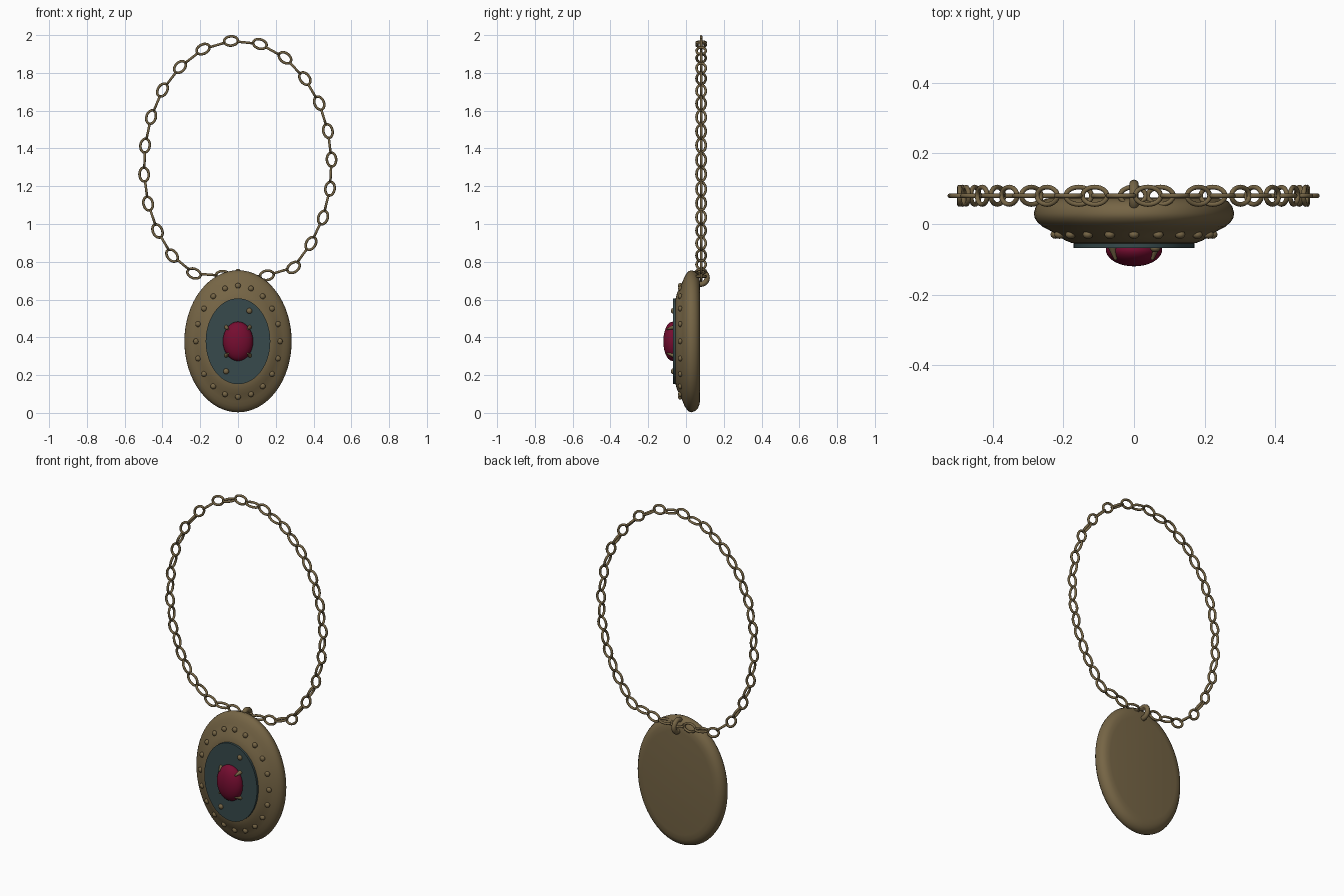
import bpy, bmesh, math
from mathutils import Matrix, Vector

if "Cube" in bpy.data.objects:
    bpy.data.objects.remove(bpy.data.objects["Cube"])

CZ = 0.379  # height of the pendant centre


def material(name, rgb):
    m = bpy.data.materials.new(name)
    m.diffuse_color = (*rgb, 1)
    m.use_nodes = True
    m.node_tree.nodes["Principled BSDF"].inputs["Base Color"].default_value = m.diffuse_color
    return m


GOLD = material("antique_gold", (0.18, 0.13, 0.06))
TEAL = material("dark_teal", (0.038, 0.068, 0.072))
RED = material("deep_red", (0.18, 0.004, 0.03))


def add_object(name, mesh, mat):
    if not mesh.materials:
        mesh.materials.append(mat)
    ob = bpy.data.objects.new(name, mesh)
    bpy.context.collection.objects.link(ob)
    return ob


def finish(name, bm, mat, angle=40):
    bmesh.ops.remove_doubles(bm, verts=bm.verts, dist=1e-5)
    bmesh.ops.recalc_face_normals(bm, faces=bm.faces)
    mesh = bpy.data.meshes.new(name)
    bm.to_mesh(mesh)
    bm.free()
    ob = add_object(name, mesh, mat)
    bpy.ops.object.select_all(action='DESELECT')
    ob.select_set(True)
    bpy.context.view_layer.objects.active = ob
    bpy.ops.object.shade_smooth_by_angle(angle=math.radians(angle))
    return ob


def skin(bm, rows, close_rows=False):
    """Quads between closed rings of points."""
    rings = [[bm.verts.new(p) for p in row] for row in rows]
    n = len(rings[0])
    for i in range(len(rings) if close_rows else len(rings) - 1):
        a, b = rings[i], rings[(i + 1) % len(rings)]
        for j in range(n):
            k = (j + 1) % n
            bm.faces.new((a[j], a[k], b[k], b[j]))


def oval_lathe(name, a, b, profile, mat, n=64):
    """Profile of (size factor, y) swept round an upright ellipse."""
    bm = bmesh.new()
    turn = [2 * math.pi * j / n for j in range(n)]
    skin(bm, [[(a * s * math.cos(t), y, CZ + b * s * math.sin(t)) for t in turn]
              for s, y in profile])
    return finish(name, bm, mat)


def oval_ring(name, a, b, r, mat, n=28, m=10):
    """Oval ring in its local xy plane, with a round cross-section."""
    bm = bmesh.new()
    rows = []
    for i in range(n):
        u = 2 * math.pi * i / n
        rows.append([((a + r * math.cos(v)) * math.cos(u),
                      (b + r * math.cos(v)) * math.sin(u), r * math.sin(v))
                     for v in (2 * math.pi * j / m for j in range(m))])
    skin(bm, rows, True)
    return finish(name, bm, mat, 80)


# Pendant body: flat back, rounded rim, shallow domed front
oval_lathe("pendant_body", 0.284, 0.376, [
    (0, 0.075), (0.8, 0.075), (0.88, 0.072), (0.94, 0.064), (0.98, 0.05),
    (1, 0.03), (0.99, 0.016), (0.96, 0.004), (0.91, -0.008), (0.85, -0.017),
    (0.8, -0.025), (0.75, -0.035), (0.69, -0.046), (0.62, -0.054),
    (0.5, -0.058), (0, -0.059)], GOLD)

# Inlay plate and domed gem
oval_lathe("inlay_plate", 0.171, 0.227,
           [(0, -0.05), (1, -0.055), (1, -0.068), (0, -0.068)], TEAL)
dome = [(math.cos(t), -0.072 - 0.048 * math.sin(t))
        for t in (math.pi / 2 * i / 10 for i in range(11))]
oval_lathe("gem", 0.08, 0.104, [(0, -0.06), (0.95, -0.06)] + dome, RED, 48)

# Studs round the rim and two on the plate
stud_places = [(0.222 * math.sin(math.tau * i / 20), -0.03,
                CZ + 0.294 * math.cos(math.tau * i / 20)) for i in range(20)]
stud_places += [(0.06, -0.068, 0.54), (-0.063, -0.068, 0.22)]
bm = bmesh.new()
for p in stud_places:
    bmesh.ops.create_uvsphere(bm, u_segments=12, v_segments=8, radius=0.015,
                              matrix=Matrix.Translation(p) @ Matrix.Diagonal((1, 0.8, 1, 1)))
finish("studs", bm, GOLD, 60)

# Four claws holding the gem, leaning inwards
bm = bmesh.new()
for sx in (-1, 1):
    for sz in (-1, 1):
        base = Vector((sx * 0.062, -0.064, CZ + sz * 0.075))
        tip = Vector((sx * 0.052, -0.101, CZ + sz * 0.064))
        axis = tip - base
        mat = Matrix.Translation((base + tip) / 2) @ axis.to_track_quat('Z', 'Y').to_matrix().to_4x4()
        bmesh.ops.create_cone(bm, cap_ends=True, segments=10, radius1=0.012,
                              radius2=0.004, depth=axis.length, matrix=mat)
finish("gem_claws", bm, GOLD)

# Bail ring behind the top of the pendant
bail = oval_ring("bail_ring", 0.034, 0.034, 0.014, GOLD)
bail.matrix_world = Matrix.Translation((0, 0.078, 0.715)) @ Matrix.Rotation(math.pi / 2, 4, 'Y')

# Chain: centres of the front-facing links (x, z), clockwise from the bail
front = [(-.08, .726), (-.233, .738), (-.349, .833), (-.426, .963), (-.476, 1.108),
         (-.497, 1.262), (-.492, 1.415), (-.46, 1.566), (-.4, 1.709), (-.307, 1.831),
         (-.185, 1.926), (-.037, 1.969), (.116, 1.953), (.249, 1.88), (.354, 1.77),
         (.43, 1.64), (.476, 1.492), (.495, 1.341), (.487, 1.187), (.45, 1.034),
         (.386, .897), (.294, .77), (.153, .728)]
path = [Vector((-0.003, 0.08, 0.722))]
for i, (x, z) in enumerate(front):
    if i:  # edge-on link halfway between two front-facing ones
        px, pz = front[i - 1]
        path.append(Vector(((x + px) / 2, 0.08, (z + pz) / 2)))
    path.append(Vector((x, 0.08, z)))
path.append(Vector((0.075, 0.08, 0.722)))

link = oval_ring("chain_link", 0.0365, 0.0245, 0.0068, GOLD)
for i, p in enumerate(path):
    ob = link if i == 0 else add_object("chain_link", link.data, GOLD)
    along = (path[(i + 1) % len(path)] - path[i - 1]).normalized()
    depth = Vector((0, 1, 0))
    side = depth.cross(along)
    # alternate links are turned a quarter turn about the chain
    wide, flat = (side, depth) if i % 2 else (depth, along.cross(depth))
    ob.matrix_world = Matrix.Translation(p) @ Matrix((along, wide, flat)).transposed().to_4x4()
